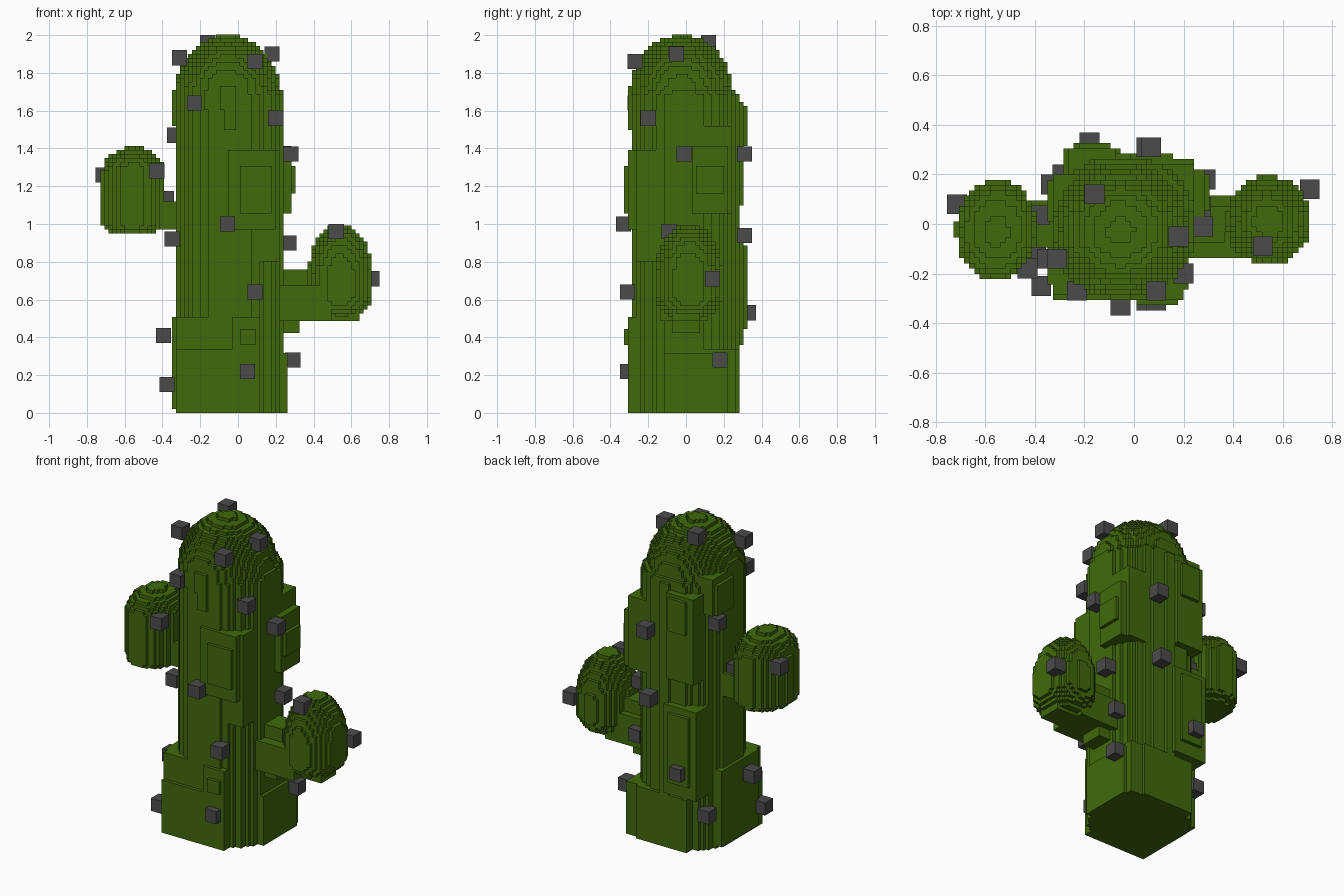
import bpy, bmesh, math

if "Cube" in bpy.data.objects:
    bpy.data.objects.remove(bpy.data.objects["Cube"])

V = 0.0211                  # size of one step in the blocky surface
OFF = (.0097, .0097, 0.0)   # grid origin


def material(name, rgb):
    m = bpy.data.materials.new(name)
    m.diffuse_color = (*rgb, 1)
    m.use_nodes = True
    m.node_tree.nodes["Principled BSDF"].inputs["Base Color"].default_value = m.diffuse_color
    return m


GREEN = material("cactus green", (0.053, 0.143, 0.0035))
GREY = material("spine dark grey", (0.07, 0.07, 0.07))


def cells(lo, hi, inside):
    """Grid cells between two corners whose centres pass the test."""
    r = [range(math.floor((a - o) / V) - 1, math.ceil((b - o) / V) + 1)
         for a, b, o in zip(lo, hi, OFF)]
    return {(i, j, k) for i in r[0] for j in r[1] for k in r[2] if k >= 0 and
            inside(*((c + .5) * V + o for c, o in zip((i, j, k), OFF)))}


def box(x0, x1, y0, y1, z0, z1):
    return cells((x0, y0, z0), (x1, y1, z1),
                 lambda x, y, z: x0 < x < x1 and y0 < y < y1 and z0 < z < z1)


def column(cx, cy, rx, ry, z0, z1, top, bottom=0.0, p=2.0):
    """Upright elliptical column with rounded top and bottom caps."""
    def inside(x, y, z):
        if not z0 < z < z1:
            return False
        t = 0.0
        if z > z1 - top:
            t = (z - z1 + top) / top
        elif bottom and z < z0 + bottom:
            t = (z0 + bottom - z) / bottom
        return (abs(x - cx) / rx) ** p + (abs(y - cy) / ry) ** p + t * t < 1
    return cells((cx - rx, cy - ry, z0), (cx + rx, cy + ry, z1), inside)


def plate(side, a, b, z0, z1, out):
    """Raised plate from the trunk's core out to one side; a-b is its width."""
    lo, hi = min(0, out), max(0, out)
    return box(a, b, lo, hi, z0, z1) if side == "y" else box(lo, hi, a, b, z0, z1)


def make_object(name, bm, mat):
    me = bpy.data.meshes.new(name)
    bm.to_mesh(me)
    bm.free()
    me.materials.append(mat)
    ob = bpy.data.objects.new(name, me)
    bpy.context.collection.objects.link(ob)


def build(name, part, solid):
    """Skin the outer faces of the part's cells."""
    bm, verts = bmesh.new(), {}

    def vert(c):
        if c not in verts:
            verts[c] = bm.verts.new([a * V + o for a, o in zip(c, OFF)])
        return verts[c]

    for c in part:
        for ax in range(3):
            u, w = (ax + 1) % 3, (ax + 2) % 3
            for s in (0, 1):
                n = list(c)
                n[ax] += 2 * s - 1
                if tuple(n) in solid:
                    continue
                quad = []
                for du, dw in ((0, 0), (1, 0), (1, 1), (0, 1)):
                    q = list(c)
                    q[ax] += s
                    q[u] += du
                    q[w] += dw
                    quad.append(vert(tuple(q)))
                bm.faces.new(quad if s else quad[::-1])
    make_object(name, bm, GREEN)


# trunk: round column with a stepped dome
trunk = column(-.045, -.01, .29, .285, 0, 1.76, .08, p=2.15)
trunk |= column(-.055, -.025, .28, .275, 1.6, 2.0, .31)
# square corner blocks and raised plates on the trunk
for p in [
    ("y", -.33, .12, 0, .34, -.307),      # base, front
    ("y", -.33, -.10, 0, .51, -.29),
    ("x", -.24, .14, .02, .51, -.35),     # base, left
    ("x", -.12, .22, 0, .32, .262),       # base, right
    ("y", -.20, .24, 0, .33, .26),        # base, back
    ("y", -.20, .16, 0, .34, .287),
    ("y", -.03, .12, .25, .51, -.315),    # front plates
    ("y", .01, .09, .35, .45, -.335),
    ("y", -.05, .22, .81, 1.39, -.27),
    ("y", -.05, .20, .97, 1.39, -.31),
    ("y", .01, .18, 1.06, 1.31, -.33),
    ("y", -.10, .00, 1.40, 1.77, -.29),
    ("y", -.07, -.02, 1.50, 1.70, -.307),
    ("y", 0, .24, 1.05, 1.51, .25),       # upper back right corner
    ("x", .03, .22, 1.05, 1.42, .283),
    ("x", .05, .20, 1.15, 1.31, .305),
    ("y", -.28, -.06, .36, .92, .31),     # back plates
    ("y", -.24, -.10, .45, .88, .33),
    ("y", -.26, -.08, 1.10, 1.64, .31),
    ("y", -.22, -.10, 1.42, 1.62, .33),
    ("x", -.05, .20, 1.51, 1.76, -.33),   # upper left plates
    ("x", .02, .17, 1.51, 1.71, -.35),
]:
    trunk |= plate(*p)

# left arm and its stub
left = column(-.555, -.025, .165, .205, .94, 1.41, .14, .06)
left |= box(-.46, -.28, -.10, .10, .97, 1.11)
left -= trunk

# right arm and its stub
right = column(.543, .015, .173, .18, .49, 1.0, .28, .14)
right |= box(.20, .50, -.13, .11, .49, .68) | box(.20, .36, -.08, .08, .49, .75)
right |= box(.30, .64, -.08, .08, .49, .60) | box(.20, .32, -.08, .08, .43, .50)
right -= trunk

solid = trunk | left | right
build("trunk", trunk, solid)
build("left_arm", left, solid)
build("right_arm", right, solid)

# spines: small cubes standing off the surface
SPINES = [
    (-.16, .12, 1.96), (-.31, -.14, 1.88), (.09, -.27, 1.86), (.18, -.05, 1.90),
    (-.23, -.27, 1.64), (.20, -.20, 1.56), (-.335, .16, 1.47), (.28, -.01, 1.37),
    (.07, .31, 1.37), (-.43, -.18, 1.28), (-.715, .08, 1.26), (-.38, .035, 1.135),
    (-.055, -.33, 1.0), (.52, -.09, .96), (.05, .31, .94), (-.35, -.14, .92),
    (.27, .07, .90), (.71, .14, .71), (.09, -.31, .64), (.25, .13, .59),
    (-.18, .33, .53), (-.395, -.11, .41), (.29, .18, .28), (-.29, .20, .24),
    (.05, -.31, .22), (-.375, -.25, .15),
]
bm = bmesh.new()
for p in SPINES:
    g = bmesh.ops.create_cube(bm, size=.08)
    bmesh.ops.translate(bm, verts=g["verts"], vec=p)
make_object("spines", bm, GREY)
